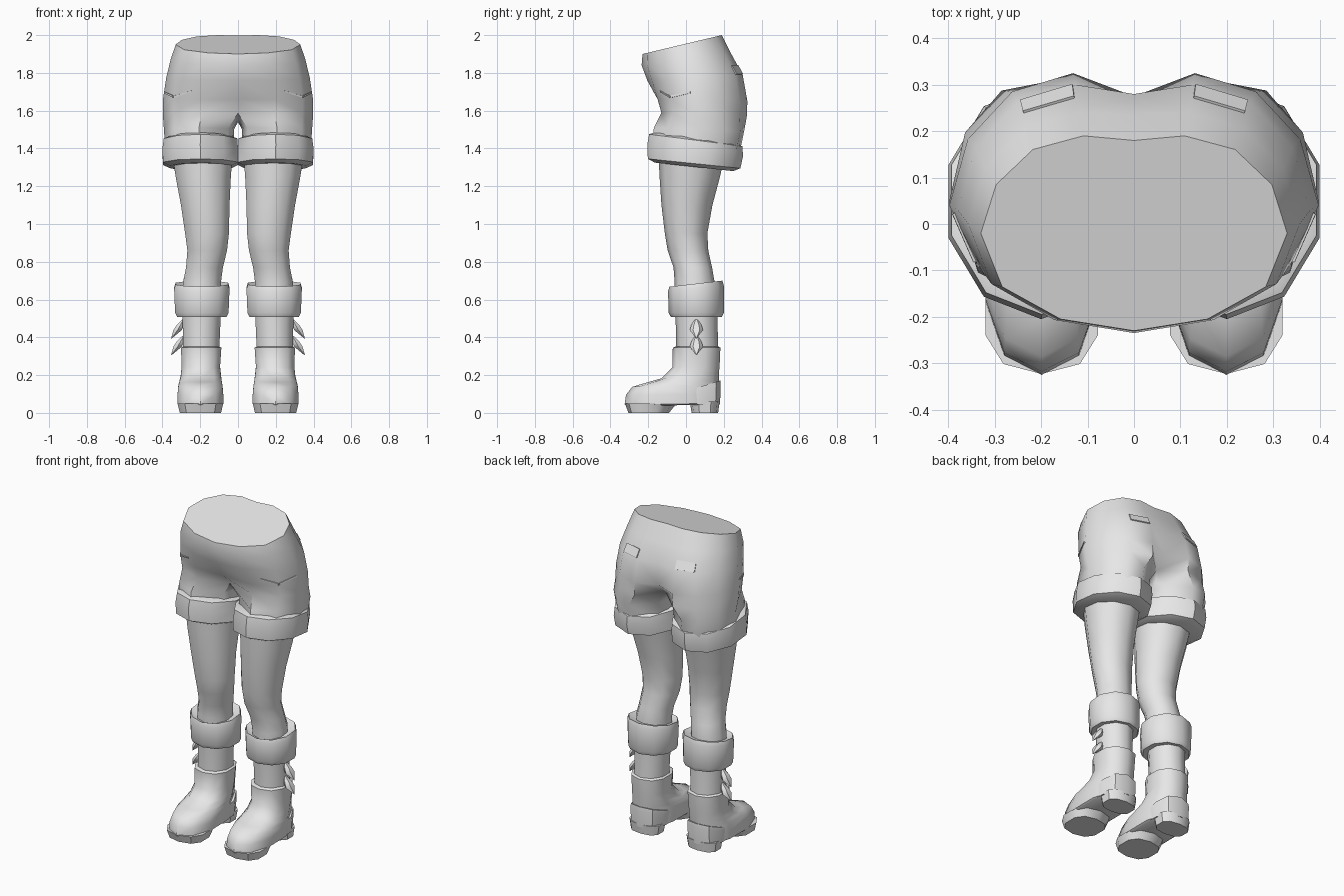
import bpy, bmesh, math
from mathutils import Vector

if "Cube" in bpy.data.objects:
    bpy.data.objects.remove(bpy.data.objects["Cube"])

grey = bpy.data.materials.new("light_grey")
grey.diffuse_color = (0.8, 0.8, 0.8, 1)
grey.use_nodes = True
grey.node_tree.nodes["Principled BSDF"].inputs["Base Color"].default_value = grey.diffuse_color


def make(name, verts, faces, angle=40):
    """Half-side mesh, mirrored across x = 0 and smooth shaded."""
    me = bpy.data.meshes.new(name)
    me.from_pydata([tuple(v) for v in verts], [], faces)
    bm = bmesh.new()
    bm.from_mesh(me)
    bmesh.ops.recalc_face_normals(bm, faces=bm.faces)
    bm.to_mesh(me)
    bm.free()
    me.materials.append(grey)
    ob = bpy.data.objects.new(name, me)
    bpy.context.collection.objects.link(ob)
    bpy.ops.object.select_all(action='DESELECT')
    ob.select_set(True)
    bpy.context.view_layer.objects.active = ob
    bpy.ops.object.shade_smooth_by_angle(angle=math.radians(angle))
    mod = ob.modifiers.new("mirror", 'MIRROR')
    mod.use_clip = True
    mod.merge_threshold = 0.0005
    return ob


def ring(x0, x1, y0, y1, zf, zb, angles=None, n=10, power=1.0):
    """Tilted oval: zf is its height at the front, zb at the back."""
    angles = angles or [360 * i / n for i in range(n)]
    dirs = [(math.sin(math.radians(a)), -math.cos(math.radians(a))) for a in angles]
    dirs = [tuple(math.copysign(abs(c) ** power, c) for c in d) for d in dirs]
    wide = max(abs(d[0]) for d in dirs)
    return [Vector(((x0 + x1) / 2 + (x1 - x0) / 2 * dx / wide,
                    (y0 + y1) / 2 + (y1 - y0) / 2 * dy,
                    (zf + zb) / 2 + (zb - zf) / 2 * dy)) for dx, dy in dirs]


def loft(name, specs, n=10, power=1.0, angle=40):
    verts = [v for s in specs for v in ring(*s, n=n, power=power)]
    faces = [(k * n + i, k * n + (i + 1) % n, (k + 1) * n + (i + 1) % n, (k + 1) * n + i)
             for k in range(len(specs) - 1) for i in range(n)]
    faces += [tuple(range(n)), tuple(range(len(verts) - n, len(verts)))]
    return make(name, verts, faces, angle)


# Shorts: half rings from front centre to back centre, then a leg tube
PATTERN = [(0, -1), (.48, -.88), (.86, -.55), (1, 0), (.9, .5), (.66, .86), (.33, 1), (0, .95)]
HIPS = [  # half width, front y, back y, widest y, front z, back z, centre front y, centre back y
    (.33, -.23, .19, -.02, 1.90, 2.00, -.23, .18),
    (.357, -.235, .24, .0, 1.84, 1.90, -.235, .235),
    (.38, -.21, .30, .03, 1.76, 1.79, -.205, .28),
    (.398, -.175, .325, .04, 1.66, 1.65, -.15, .275),
    (.398, -.155, .322, .05, 1.59, 1.57, -.08, .20)]


def hip_ring(hx, yf, yb, ym, zf, zb, cf, cb):
    pts = []
    for i, (px, py) in enumerate(PATTERN):
        y = ym + py * ((ym - yf) if py < 0 else (yb - ym))
        y = cf if i == 0 else cb if i == len(PATTERN) - 1 else y
        pts.append(Vector((px * hx, y, zf + (zb - zf) * (y - yf) / (yb - yf))))
    return pts


hip = [hip_ring(*h) for h in HIPS]
W = len(PATTERN)
verts = [v for r in hip for v in r]
faces = [(k * W + i, k * W + i + 1, (k + 1) * W + i + 1, (k + 1) * W + i)
         for k in range(len(hip) - 1) for i in range(W - 1)]
faces.append(tuple(range(W)))
loop = list(range(len(verts) - W, len(verts)))
for y, z in ((.13, 1.55), (.06, 1.54), (-.01, 1.55)):
    loop.append(len(verts))
    verts.append(Vector((0, y, z)))
around = [-57, 0, 45, 90, 122, 155, 188, 235, 252, 270, 288]
for spec in ((.022, .392, -.17, .31, 1.51, 1.49), (.02, .385, -.18, .285, 1.40, 1.37)):
    new = list(range(len(verts), len(verts) + len(loop)))
    verts += ring(*spec, angles=around)
    m = len(loop)
    faces += [(loop[i], loop[(i + 1) % m], new[(i + 1) % m], new[i]) for i in range(m)]
    loop = new
make("shorts", verts, faces, 50)


# Pocket pieces: thin plates laid on the shorts
def on_hip(u, v):
    i, k = min(int(u), W - 2), min(int(v), len(hip) - 2)
    a = hip[k][i].lerp(hip[k][i + 1], u - i)
    b = hip[k + 1][i].lerp(hip[k + 1][i + 1], u - i)
    return a.lerp(b, v - k)


def plate(name, corners, lift):
    base = [on_hip(u, v) for u, v in corners]
    nor = (base[2] - base[0]).cross(base[3] - base[1]).normalized()
    mid = sum(base, Vector()) / 4
    if nor.dot(mid - Vector((0, .05, mid.z))) < 0:
        nor.negate()
    verts = [p - nor * .002 for p in base] + [p + nor * lift for p in base]
    faces = [(0, 1, 2, 3), (4, 5, 6, 7)] + [(i, (i + 1) % 4, (i + 1) % 4 + 4, i + 4) for i in range(4)]
    make(name, verts, faces, 30)


plate("back_pocket_flap", [(5.05, 1.55), (5.95, 1.55), (5.95, 1.98), (5.05, 1.98)], .006)
plate("front_pocket_edge", [(1.4, 2.55), (1.98, 2.8), (1.98, 2.9), (1.4, 2.62)], .006)
plate("side_pocket_edge", [(2.02, 2.8), (2.9, 2.62), (2.9, 2.69), (2.02, 2.9)], .006)

# Rolled cuffs of the shorts
loft("shorts_cuff", [
    (.035, .365, -.165, .265, 1.485, 1.425),
    (.004, .393, -.195, .298, 1.475, 1.412),
    (.0, .40, -.205, .302, 1.42, 1.36),
    (.0, .397, -.202, .288, 1.345, 1.295),
    (.035, .36, -.165, .25, 1.325, 1.28)])

# Bare legs
loft("leg", [
    (.03, .345, -.145, .20, 1.36, 1.34),
    (.038, .33, -.14, .18, 1.25, 1.25),
    (.045, .302, -.13, .14, 1.10, 1.10),
    (.048, .28, -.112, .113, .95, .95),
    (.058, .268, -.097, .118, .86, .86),
    (.08, .275, -.066, .138, .77, .77),
    (.09, .29, -.06, .15, .69, .70),
    (.09, .29, -.06, .15, .62, .62)], angle=60)

# Boot tops, shafts and feet
loft("boot_cuff", [
    (.085, .295, -.06, .16, .655, .685),
    (.052, .33, -.088, .192, .668, .70),
    (.045, .338, -.095, .20, .645, .675),
    (.05, .333, -.092, .20, .53, .53),
    (.06, .322, -.08, .19, .508, .508),
    (.09, .295, -.055, .165, .51, .51)])
loft("boot_shaft", [
    (.09, .295, -.06, .168, .55, .55),
    (.095, .292, -.052, .168, .43, .43),
    (.10, .292, -.052, .172, .32, .32)])
loft("boot_foot", [
    (.10, .29, -.055, .17, .352, .352),
    (.088, .302, -.07, .182, .345, .345),
    (.095, .298, -.072, .178, .24, .25),
    (.09, .303, -.13, .174, .183, .21),
    (.086, .31, -.20, .174, .163, .17),
    (.082, .316, -.285, .174, .138, .15),
    (.078, .32, -.318, .176, .095, .10),
    (.078, .32, -.325, .178, .045, .05),
    (.09, .31, -.31, .17, .035, .045)], power=.85, angle=45)
loft("heel_counter", [
    (.088, .306, -.12, .182, .075, .172),
    (.086, .308, -.12, .184, .06, .15),
    (.09, .306, -.12, .18, .045, .045)], power=.8)
loft("front_sole", [
    (.078, .32, -.323, -.05, .05, .05),
    (.09, .308, -.305, -.09, .0, .0)], power=.8)
loft("boot_heel", [
    (.095, .30, .02, .178, .06, .06),
    (.105, .292, .03, .17, .0, .0)], power=.75)

# Pair of leaf ornaments on the outer side of each boot
for label, dz in (("upper", 0), ("lower", -.088)):
    loft(label + "_leaf", [
        (.282, .294, .047, .063, .495 + dz, .495 + dz),
        (.285, .325, .028, .082, .465 + dz, .465 + dz),
        (.298, .342, .02, .09, .438 + dz, .438 + dz),
        (.35, .354, .053, .057, .395 + dz, .395 + dz)], n=6)
